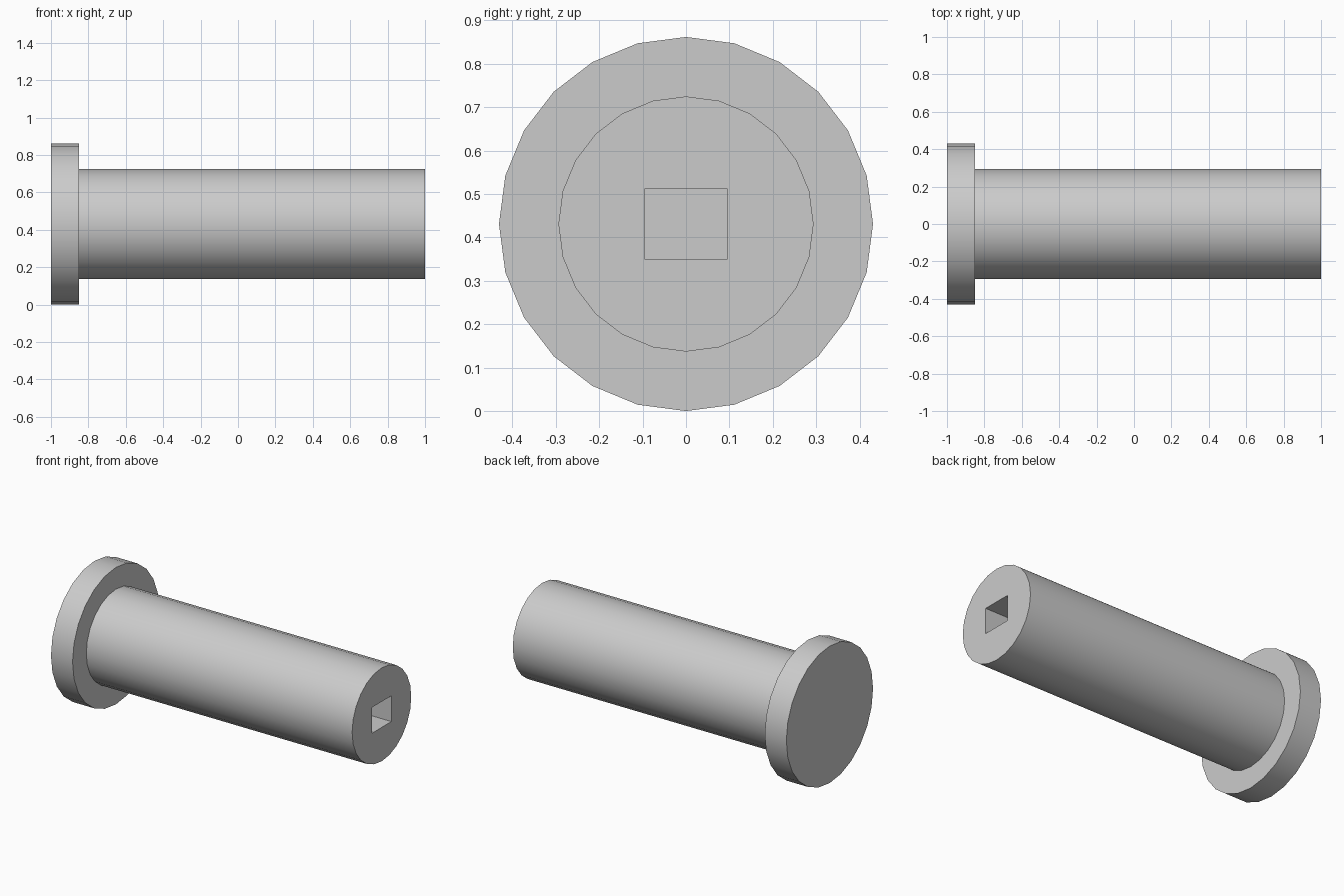
import bpy
import math

cube = bpy.data.objects.get("Cube")
if cube:
    bpy.data.objects.remove(cube, do_unlink=True)

AXIS_Z = 0.431     # height of the pin's centre line
SIDES = 24

grey = bpy.data.materials.new("plain_grey")
grey.use_nodes = True
colour = (0.6, 0.6, 0.6, 1)
grey.diffuse_color = colour
grey.node_tree.nodes["Principled BSDF"].inputs["Base Color"].default_value = colour


def cylinder(name, radius, x0, x1):
    """Cylinder lying along x from x0 to x1."""
    bpy.ops.mesh.primitive_cylinder_add(
        vertices=SIDES, radius=radius, depth=x1 - x0,
        location=((x0 + x1) / 2, 0, AXIS_Z), rotation=(0, math.pi / 2, 0))
    obj = bpy.context.object
    obj.name = name
    obj.data.materials.append(grey)
    bpy.ops.object.transform_apply(location=False, rotation=True, scale=True)
    return obj


def smooth(obj):
    bpy.ops.object.select_all(action='DESELECT')
    obj.select_set(True)
    bpy.context.view_layer.objects.active = obj
    bpy.ops.object.shade_smooth_by_angle(angle=math.radians(30))


# Flanged head and long shaft, the shaft seated slightly into the head
head = cylinder("head", 0.431, -1, -0.85)
shaft = cylinder("shaft", 0.294, -0.87, 1)

# Blind rectangular socket in the free end
bpy.ops.mesh.primitive_cube_add(size=1, location=(0.8, 0, AXIS_Z))
cutter = bpy.context.object
cutter.name = "socket_cutter"
cutter.scale = (0.9, 0.192, 0.162)
cutter.data.materials.append(grey)
cutter.hide_render = True

cut = shaft.modifiers.new("socket", 'BOOLEAN')
cut.operation = 'DIFFERENCE'
cut.solver = 'EXACT'
cut.object = cutter
bpy.context.view_layer.objects.active = shaft
bpy.ops.object.modifier_apply(modifier=cut.name)
bpy.data.objects.remove(cutter, do_unlink=True)

for part in (head, shaft):
    smooth(part)
